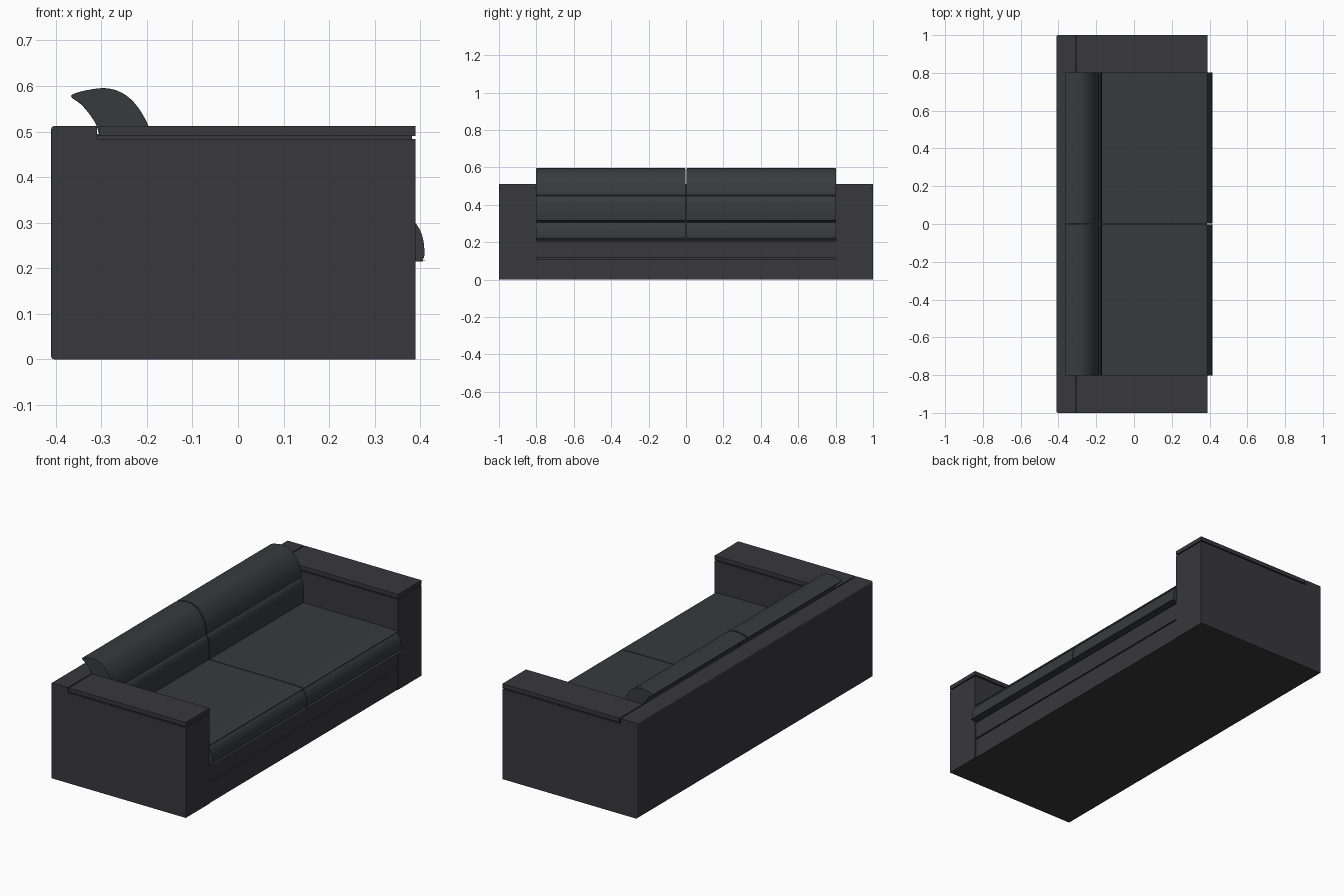
import bpy, bmesh
from mathutils import Vector

cube = bpy.data.objects.get("Cube")
if cube:
    bpy.data.objects.remove(cube, do_unlink=True)


def material(name, rgb):
    m = bpy.data.materials.new(name)
    m.use_nodes = True
    m.diffuse_color = (*rgb, 1)
    m.node_tree.nodes["Principled BSDF"].inputs["Base Color"].default_value = (*rgb, 1)
    return m


FRAME = material("charcoal frame leather", (0.040, 0.038, 0.045))
CUSHION = material("charcoal cushion leather", (0.040, 0.042, 0.048))


def finish(name, bm, mat):
    bmesh.ops.recalc_face_normals(bm, faces=bm.faces)
    mesh = bpy.data.meshes.new(name)
    bm.to_mesh(mesh)
    bm.free()
    mesh.materials.append(mat)
    ob = bpy.data.objects.new(name, mesh)
    bpy.context.collection.objects.link(ob)
    return ob


def box(name, x, y, z, round_back=0):
    bm = bmesh.new()
    bmesh.ops.create_cube(bm, size=1)
    for v in bm.verts:
        v.co = [r[0] if c < 0 else r[1] for c, r in zip(v.co, (x, y, z))]
    if round_back:
        edges = [e for e in bm.edges if all(v.co.x < x[0] + 0.001 for v in e.verts)]
        bmesh.ops.bevel(bm, geom=edges, offset=round_back, segments=3,
                        profile=0.5, affect='EDGES')
    return finish(name, bm, FRAME)


def smooth_loop(points, steps=6):
    """Closed Catmull-Rom curve through the points."""
    pts = [Vector(p) for p in points]
    out = []
    for i in range(len(pts)):
        a, b, c, d = (pts[(i + k) % len(pts)] for k in (-1, 0, 1, 2))
        for s in range(steps):
            t = s / steps
            out.append(b + (c - a) * t / 2 + (2 * a - 5 * b + 4 * c - d) * t * t / 2
                       + (3 * b - a - 3 * c + d) * t ** 3 / 2)
    return out


def cushion(name, profile, y0, y1, rim):
    """Side profile swept along the sofa, with soft rounded ends."""
    bm = bmesh.new()
    loop = smooth_loop(profile)
    ends = [[bm.verts.new((p.x, y, p.y)) for p in loop] for y in (y0, y1)]
    n = len(loop)
    for i in range(n):
        j = (i + 1) % n
        bm.faces.new((ends[0][i], ends[0][j], ends[1][j], ends[1][i]))
    for end in ends:
        bm.faces.new(end)
    ob = finish(name, bm, CUSHION)
    bev = ob.modifiers.new("soft_ends", 'BEVEL')
    bev.width = rim
    bev.segments = 4
    bev.limit_method = 'ANGLE'
    bev.angle_limit = 1.2
    bpy.ops.object.select_all(action='DESELECT')
    ob.select_set(True)
    bpy.context.view_layer.objects.active = ob
    bpy.ops.object.shade_smooth_by_angle(angle=0.9)


# Back panel and the plinth between the arms
box("back_panel", (-0.41, -0.31), (-1, 1), (0, 0.512), 0.007)
box("base_core", (-0.31, 0.375), (-0.8, 0.8), (0, 0.212))
box("lower_rail", (-0.31, 0.387), (-0.798, 0.798), (0, 0.107))
box("upper_rail", (-0.31, 0.387), (-0.798, 0.798), (0.114, 0.205))

# Side outlines (x, z) of the cushions
SEAT = [(-0.2, 0.23), (-0.19, 0.217), (0, 0.215), (0.38, 0.215), (0.405, 0.219),
        (0.409, 0.24), (0.403, 0.275), (0.385, 0.303), (0.35, 0.316),
        (0.0, 0.318), (-0.19, 0.317), (-0.2, 0.3)]
LUMBAR = [(-0.3, 0.26), (-0.2, 0.26), (-0.178, 0.29), (-0.17, 0.35), (-0.173, 0.41),
          (-0.185, 0.441), (-0.21, 0.45), (-0.29, 0.45), (-0.305, 0.43), (-0.305, 0.28)]
HEADREST = [(-0.29, 0.44), (-0.21, 0.442), (-0.187, 0.452), (-0.188, 0.48),
            (-0.2, 0.52), (-0.225, 0.56), (-0.255, 0.585), (-0.29, 0.595),
            (-0.33, 0.591), (-0.362, 0.582), (-0.364, 0.574), (-0.34, 0.555),
            (-0.312, 0.516), (-0.3, 0.47)]

# Mirrored pairs: arms with grooved caps, seat and back cushions
for side, s in (("left", 1), ("right", -1)):
    def span(a, b):
        return sorted((s * a, s * b))
    box(side + "_arm", (-0.31, 0.39), span(0.8, 1), (0, 0.484))
    box(side + "_arm_groove", (-0.31, 0.382), span(0.808, 0.992), (0.48, 0.495))
    box(side + "_arm_cap", (-0.305, 0.39), span(0.8, 1), (0.49, 0.512))
    cushion(side + "_seat_cushion", SEAT, *span(0.002, 0.802), 0.022)
    cushion(side + "_lumbar_cushion", LUMBAR, *span(0.003, 0.8), 0.018)
    cushion(side + "_headrest_cushion", HEADREST, *span(0.003, 0.802), 0.018)
